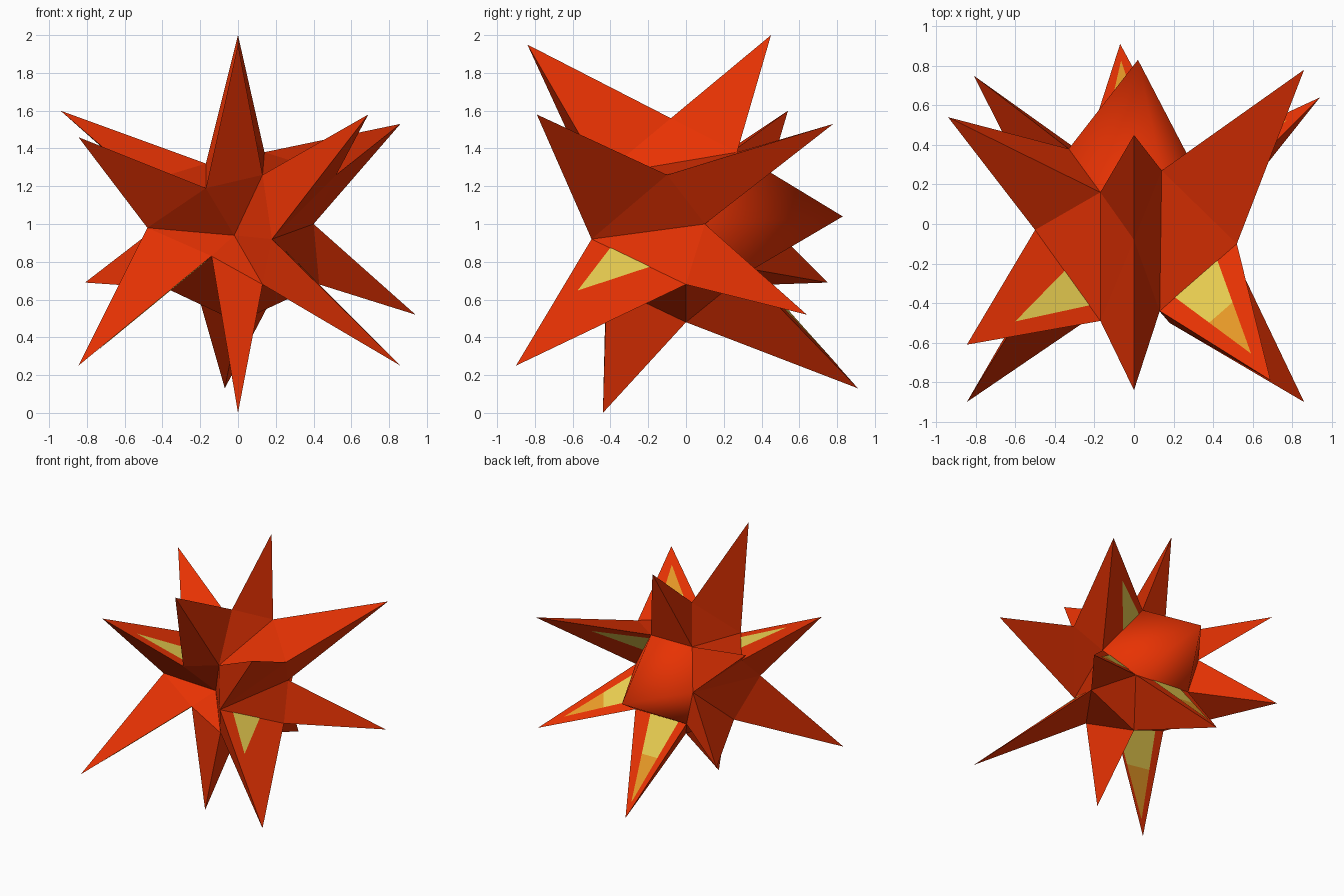
import bpy, bmesh
from mathutils import Vector

if "Cube" in bpy.data.objects:
    bpy.data.objects.remove(bpy.data.objects["Cube"])


def material(name, rgb):
    m = bpy.data.materials.new(name)
    m.diffuse_color = (*rgb, 1)
    m.use_nodes = True
    m.node_tree.nodes["Principled BSDF"].inputs["Base Color"].default_value = m.diffuse_color
    return m


RED = material("flame red", (0.85, 0.034, 0.001))
YELLOW = material("hot yellow", (0.85, 0.64, 0.085))
ORANGE = material("warm orange", (0.80, 0.32, 0.02))

# Valley points of the core
V = {k: Vector(p) for k, p in {
    "t": (0, -.08, 1.56), "z": (0, 0, .48),
    "a": (-.17, -.49, 1.19), "b": (.13, -.44, 1.26), "c": (-.02, -.27, .94),
    "d": (.18, -.50, .92), "e": (-.14, -.42, .83), "f": (-.48, -.31, .98),
    "g": (.13, -.42, .68), "h": (-.17, .16, 1.32), "i": (.14, .27, 1.38),
    "j": (.40, .10, 1.0), "k": (.52, -.10, 1.26), "m": (-.33, .38, 1.06),
    "n": (-.25, .35, .76), "o": (.25, .32, .74), "p": (.43, 0, .68),
    "q": (-.38, -.10, .66), "r": (-.50, -.03, 1.22)}.items()}

# Spikes: tip, base points
SPIKES = {
    "top_back": ((0, .45, 2.0), "thi"),
    "top_front": ((0, -.84, 1.95), "tab"),
    "upper_left_back": ((-.94, .54, 1.6), "hrm"),
    "upper_left_front": ((-.845, -.61, 1.46), "arf"),
    "upper_right_front": ((.69, -.79, 1.58), "bkd"),
    "upper_right_back": ((.86, .78, 1.53), "ikj"),
    "lower_right_back": ((.94, .64, .52), "jpo"),
    "lower_right_front": ((.86, -.90, .25), "dpg"),
    "bottom_front": ((0, -.44, 0), "egz"),
    "bottom_back": ((-.07, .91, .13), "zno"),
    "lower_left_front": ((-.845, -.90, .25), "feq"),
    "lower_left_back": ((-.81, .75, .69), "mnq")}

# Core facets left between the spikes
VALLEYS = ("afc abc bdc cfe ceg cgd dkj djp bki "
           "tib tah ahr rfm mfq zeq zqn zgp zpo").split()


def make(name, polys, mat, inside, smooth=False):
    """Object from polygons, each turned to face away from a point inside."""
    bm = bmesh.new()
    for poly in polys:
        n = (poly[1] - poly[0]).cross(poly[2] - poly[0])
        if n.dot(sum(poly, Vector()) / len(poly) - inside) < 0:
            poly = poly[::-1]
        bm.faces.new([bm.verts.new(p) for p in poly])
    bmesh.ops.remove_doubles(bm, verts=bm.verts, dist=1e-5)
    for f in bm.faces:
        f.smooth = smooth
    me = bpy.data.meshes.new(name)
    bm.to_mesh(me)
    bm.free()
    me.materials.append(mat)
    ob = bpy.data.objects.new(name, me)
    bpy.context.collection.objects.link(ob)
    return ob


def fan(tip, ring):
    return [[tip, ring[i], ring[(i + 1) % len(ring)]] for i in range(len(ring))]


# Core
make("core", [[V[k] for k in tri] for tri in VALLEYS], RED, Vector((0, 0, 1)))

# Spikes
for name, (tip, ring) in SPIKES.items():
    t, pts = Vector(tip), [V[k] for k in ring]
    make(name + "_spike", fan(t, pts), RED, (t + sum(pts, Vector())) / 4)

# Smooth blunt bulge at the back
ring = [V[k] for k in "ihmnoj"]
make("back_bulge", fan(Vector((.02, .83, 1.04)), ring), RED,
     sum(ring, Vector()) / 6, True)

# Inner flames on spike sides: spike, base edge, start, end, tip place, reach, orange tip
FLAMES = [("upper_right_front", "b", "k", .2, .75, .48, .74, True),
          ("upper_left_front", "a", "r", .17, .55, .33, .57, False),
          ("lower_right_front", "d", "p", .2, .62, .22, .36, False),
          ("upper_right_back", "i", "j", .1, .5, .3, .5, False),
          ("lower_right_back", "j", "o", .2, .8, .5, .73, True),
          ("bottom_back", "n", "o", .15, .7, .42, .85, True),
          ("lower_left_front", "e", "q", .05, .85, .45, .85, True)]
for name, a, b, lo, hi, place, reach, tipped in FLAMES:
    t, pts = Vector(SPIKES[name][0]), [V[k] for k in SPIKES[name][1]]
    mid = (t + sum(pts, Vector())) / 4
    n = (V[a] - t).cross(V[b] - t).normalized()
    if n.dot(t - mid + V[a] - t) < 0:
        n = -n
    lift = n * .004
    p, q = V[a].lerp(V[b], lo) + lift, V[a].lerp(V[b], hi) + lift
    end = V[a].lerp(V[b], place).lerp(t, reach) + lift
    if tipped:
        u, w = p.lerp(end, .45), q.lerp(end, .45)
        make(name + "_flame", [[p, q, w, u]], YELLOW, mid)
        make(name + "_flame_tip", [[u, w, end]], ORANGE, mid)
    else:
        make(name + "_flame", [[p, q, end]], YELLOW, mid)
